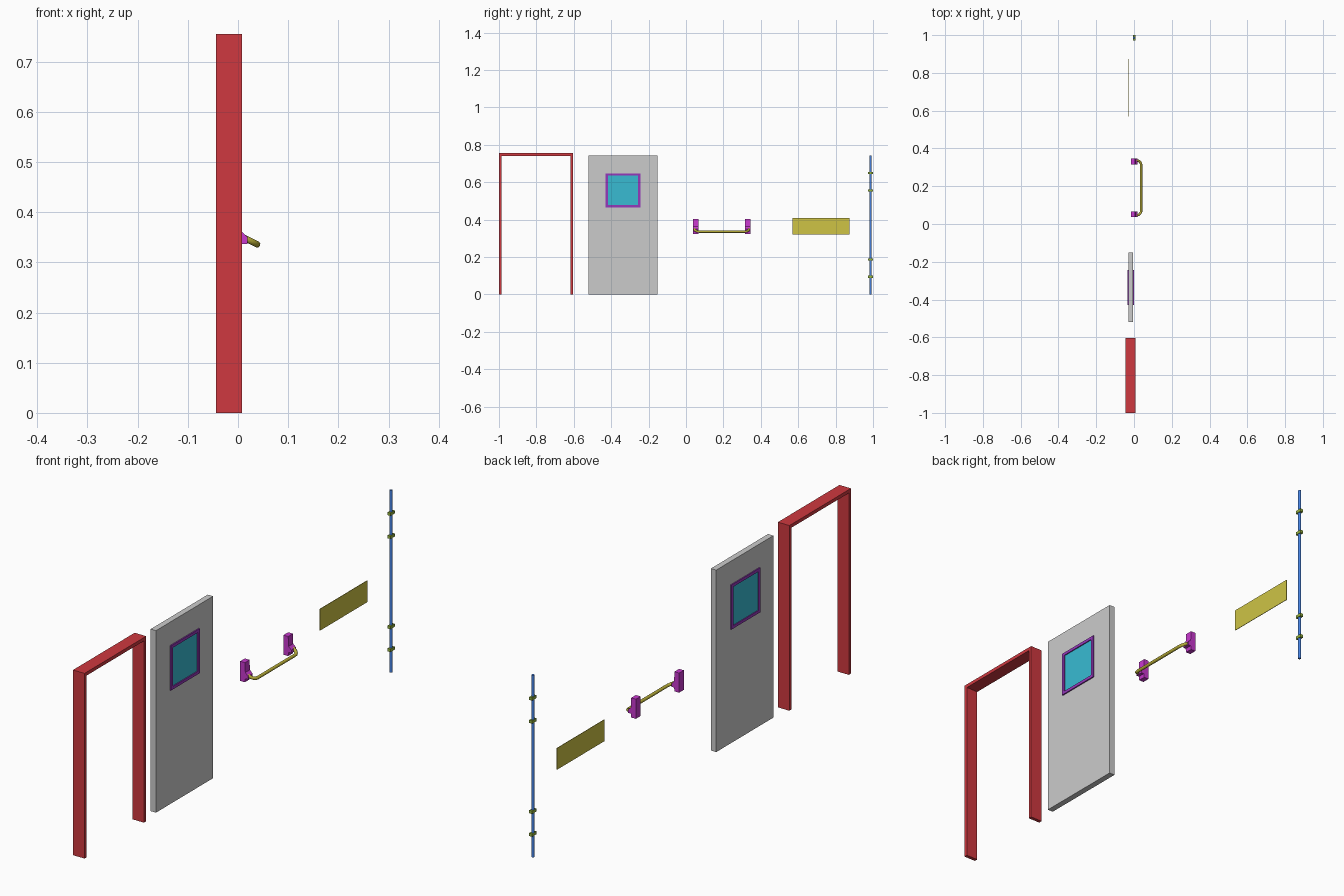
import bpy, bmesh, math
from mathutils import Vector

if "Cube" in bpy.data.objects:
    bpy.data.objects.remove(bpy.data.objects["Cube"])


def material(name, rgb):
    m = bpy.data.materials.new(name)
    m.diffuse_color = (*rgb, 1)
    m.use_nodes = True
    m.node_tree.nodes["Principled BSDF"].inputs["Base Color"].default_value = m.diffuse_color
    return m


RED = material("red_paint", (0.62, 0.04, 0.05))
PURPLE = material("purple_trim", (0.30, 0.04, 0.50))
TEAL = material("teal_glass", (0.04, 0.50, 0.65))
MAGENTA = material("magenta_bracket", (0.58, 0.04, 0.62))
OLIVE = material("olive_bar", (0.48, 0.42, 0.04))
YELLOW = material("yellow_plate", (0.62, 0.55, 0.06))
BLUE = material("blue_rod", (0.06, 0.22, 0.75))
GREEN = material("green_guide", (0.30, 0.45, 0.05))


def finish(name, bm, mat):
    bmesh.ops.recalc_face_normals(bm, faces=bm.faces)
    me = bpy.data.meshes.new(name)
    bm.to_mesh(me)
    bm.free()
    ob = bpy.data.objects.new(name, me)
    bpy.context.collection.objects.link(ob)
    if mat:
        me.materials.append(mat)
    return ob


def prism(name, profile, axis, lo, hi, mat):
    """Extrude a 2D profile: (y, z) along x, or (x, z) along y."""
    bm = bmesh.new()
    place = (lambda a, b, t: (t, a, b)) if axis == 'x' else (lambda a, b, t: (a, t, b))
    face = bm.faces.new([bm.verts.new(place(a, b, lo)) for a, b in profile])
    ext = bmesh.ops.extrude_face_region(bm, geom=[face])
    move = Vector(place(0, 0, hi - lo))
    for v in ext["geom"]:
        if isinstance(v, bmesh.types.BMVert):
            v.co += move
    return finish(name, bm, mat)


def rect(a0, a1, b0, b1):
    return [(a0, b0), (a1, b0), (a1, b1), (a0, b1)]


def box(name, x, y, z, mat):
    return prism(name, rect(*y, *z), 'x', *x, mat)


def ring(name, x, outer, inner, mat):
    """Panel in the yz plane with a rectangular opening."""
    bm = bmesh.new()
    loops = [[bm.verts.new((px, a, b)) for a, b in rect(*r)]
             for px, r in ((x[0], outer), (x[1], outer), (x[1], inner), (x[0], inner))]
    for k in range(4):
        p, q = loops[k], loops[(k + 1) % 4]
        for i in range(4):
            j = (i + 1) % 4
            bm.faces.new((p[i], p[j], q[j], q[i]))
    return finish(name, bm, mat)


# Door frame: one upside-down U
T = 0.014
y0, y1, top = -1.0, -0.603, 0.755
prism("door_frame", [(y0, 0), (y0 + T, 0), (y0 + T, top - T), (y1 - T, top - T),
                     (y1 - T, 0), (y1, 0), (y1, top), (y0, top)],
      'x', -0.044, 0.008, RED)

# Door leaf with window trim and glass
hole = (-0.418, -0.256, 0.477, 0.635)
ring("door_leaf", (-0.03, -0.006), (-0.52, -0.152, 0, 0.742), hole, None)
ring("window_trim", (-0.034, -0.001), (-0.43, -0.244, 0.465, 0.647), hole, PURPLE)
box("window_glass", (-0.031, -0.005), hole[:2], hole[2:], TEAL)

# Push bar brackets: back block with a sloped nose
for side, yc in (("left", 0.052), ("right", 0.331)):
    prism("bracket_" + side,
          [(-0.016, 0.322), (0.005, 0.322), (0.007, 0.337), (0.019, 0.337),
           (0.019, 0.350), (0.007, 0.362), (0.005, 0.402), (-0.016, 0.402)],
          'y', yc - 0.015, yc + 0.015, MAGENTA)

# Push bar: bent tube sloping down and out from the brackets
yc, half, bend, reach = 0.1915, 0.145, 0.024, 0.038


def on_slope(x, y):
    return (x, y, 0.336 + (reach - x) * 0.5)


path = [on_slope(0.008, yc - half)]
for i in range(7):
    a = math.radians(15 * i)
    path.append(on_slope(reach - bend + bend * math.sin(a), yc - half + bend - bend * math.cos(a)))
path += [(x, 2 * yc - y, z) for x, y, z in reversed(path)]
cu = bpy.data.curves.new("push_bar", 'CURVE')
cu.dimensions = '3D'
cu.bevel_depth = 0.0065
cu.bevel_resolution = 3
cu.use_fill_caps = True
sp = cu.splines.new('POLY')
sp.points.add(len(path) - 1)
for p, co in zip(sp.points, path):
    p.co = (*co, 1)
cu.materials.append(OLIVE)
bpy.context.collection.objects.link(bpy.data.objects.new("push_bar", cu))

# Kick plate
box("kick_plate", (-0.0305, -0.0285), (0.569, 0.874), (0.32, 0.408), YELLOW)

# Vertical rod with four guides
yr = 0.986
bpy.ops.mesh.primitive_cylinder_add(vertices=16, radius=0.006, depth=0.742,
                                    location=(0, yr, 0.371))
rod = bpy.context.object
rod.name = "vertical_rod"
rod.data.materials.append(BLUE)
bpy.ops.object.shade_smooth_by_angle()
for i, z in enumerate((0.094, 0.187, 0.555, 0.649)):
    box(f"rod_guide_{i + 1}", (-0.006, 0.007), (yr - 0.014, yr + 0.014),
        (z - 0.006, z + 0.006), GREEN)
